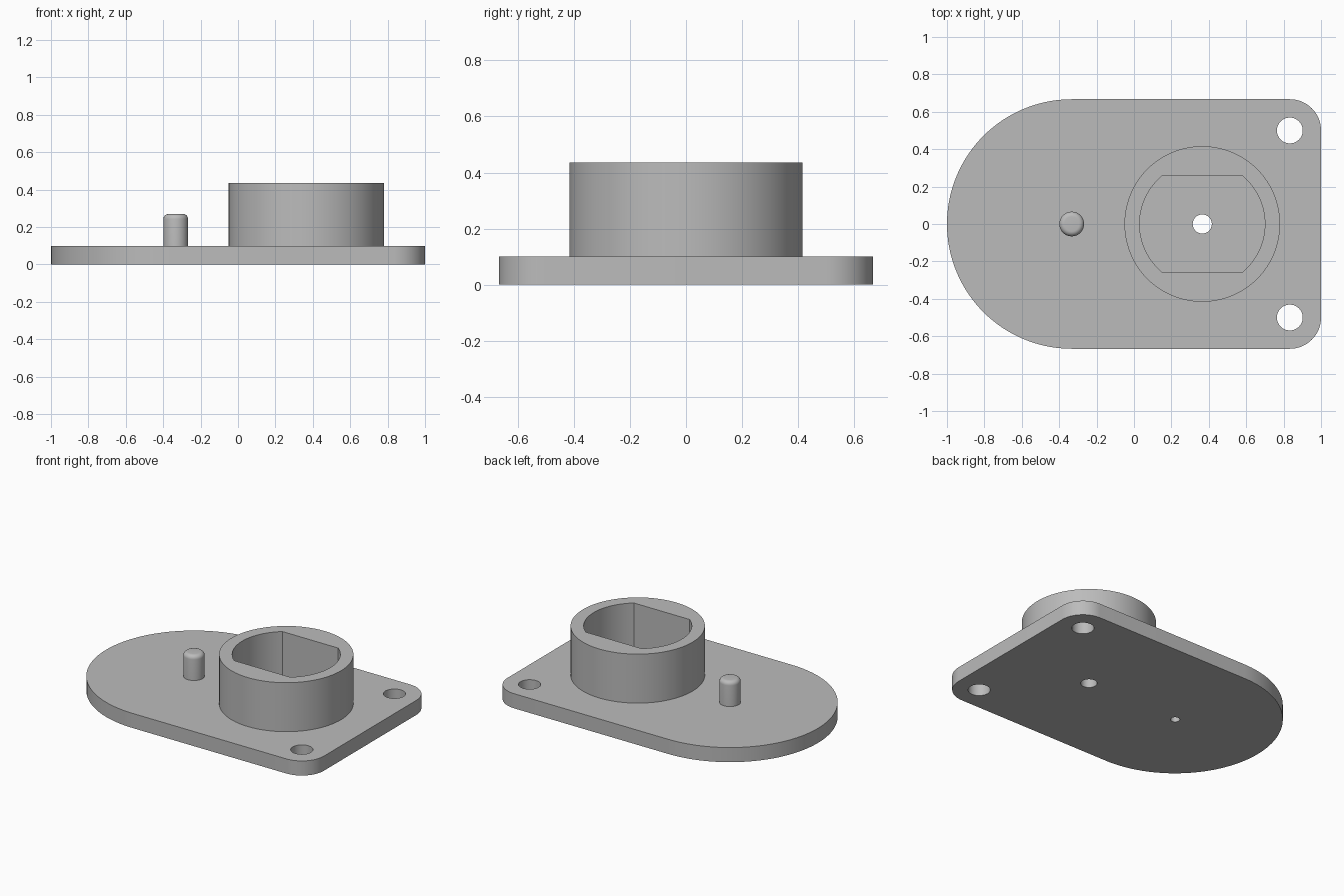
import bpy, bmesh
from math import pi, cos, sin, asin

if "Cube" in bpy.data.objects:
    bpy.data.objects.remove(bpy.data.objects["Cube"], do_unlink=True)

grey = bpy.data.materials.new("plain grey")
grey.use_nodes = True
colour = (0.5, 0.5, 0.5, 1)
grey.diffuse_color = colour
grey.node_tree.nodes["Principled BSDF"].inputs["Base Color"].default_value = colour

HUB_X, PIN_X = 0.365, -0.333
THICK = 0.1


def arc(cx, cy, r, start, end, steps):
    return [(cx + r * cos(start + (end - start) * i / steps),
             cy + r * sin(start + (end - start) * i / steps)) for i in range(steps + 1)]


def circle(cx, cy, r, steps=64):
    return arc(cx, cy, r, 0, 2 * pi, steps)[:-1]


def prism(name, outline, z0, z1, round_top=0):
    """Extrude a flat outline upward, optionally rounding the top rim."""
    bm = bmesh.new()
    base = bm.faces.new([bm.verts.new((x, y, z0)) for x, y in outline])
    top = bmesh.ops.extrude_face_region(bm, geom=[base], use_keep_orig=True)["geom"]
    verts = [g for g in top if isinstance(g, bmesh.types.BMVert)]
    bmesh.ops.translate(bm, verts=verts, vec=(0, 0, z1 - z0))
    bmesh.ops.recalc_face_normals(bm, faces=bm.faces)
    if round_top:
        rim = [e for e in bm.edges if all(abs(v.co.z - z1) < 1e-5 for v in e.verts)]
        bmesh.ops.bevel(bm, geom=rim, offset=round_top, segments=6, profile=0.5,
                        affect='EDGES')
    mesh = bpy.data.meshes.new(name)
    bm.to_mesh(mesh)
    bm.free()
    mesh.materials.append(grey)
    obj = bpy.data.objects.new(name, mesh)
    bpy.context.collection.objects.link(obj)
    return obj


def select(obj):
    bpy.ops.object.select_all(action='DESELECT')
    obj.select_set(True)
    bpy.context.view_layer.objects.active = obj


def cut(obj, outline, z0, z1):
    cutter = prism("cutter", outline, z0, z1)
    cutter.hide_render = True
    mod = obj.modifiers.new("cut", 'BOOLEAN')
    mod.operation, mod.solver, mod.object = 'DIFFERENCE', 'EXACT', cutter
    select(obj)
    bpy.ops.object.modifier_apply(modifier=mod.name)
    bpy.data.objects.remove(cutter, do_unlink=True)


# Base plate: one half-round end, two small rounded corners
corner = 1 / 6
outline = (arc(PIN_X, 0, 0.667, pi / 2, 3 * pi / 2, 64)
           + arc(1 - corner, corner - 0.667, corner, -pi / 2, 0, 16)
           + arc(1 - corner, 0.667 - corner, corner, 0, pi / 2, 16))
plate = prism("base_plate", outline, 0, THICK)
for side in (-1, 1):
    cut(plate, circle(0.833, side * 0.5, 0.069), -0.1, 0.2)
cut(plate, circle(HUB_X, 0, 0.051), -0.1, 0.2)

# Collar: round outside, bore with two flats
collar = prism("collar", circle(HUB_X, 0, 0.416, 96), THICK / 2, 0.435)
flat = asin(0.26 / 0.335)
bore = (arc(HUB_X, 0, 0.335, -flat, flat, 28)
        + arc(HUB_X, 0, 0.335, pi - flat, pi + flat, 28))
cut(collar, bore, -0.1, 0.6)

# Locating pin with a blind hole from below
pin = prism("locating_pin", circle(PIN_X, 0, 0.066, 48), THICK / 2, 0.27, 0.027)
for part in (plate, pin):
    cut(part, circle(PIN_X, 0, 0.029, 32), -0.1, 0.2)

for part in (plate, collar, pin):
    select(part)
    bpy.ops.object.shade_smooth_by_angle(angle=pi / 6)
